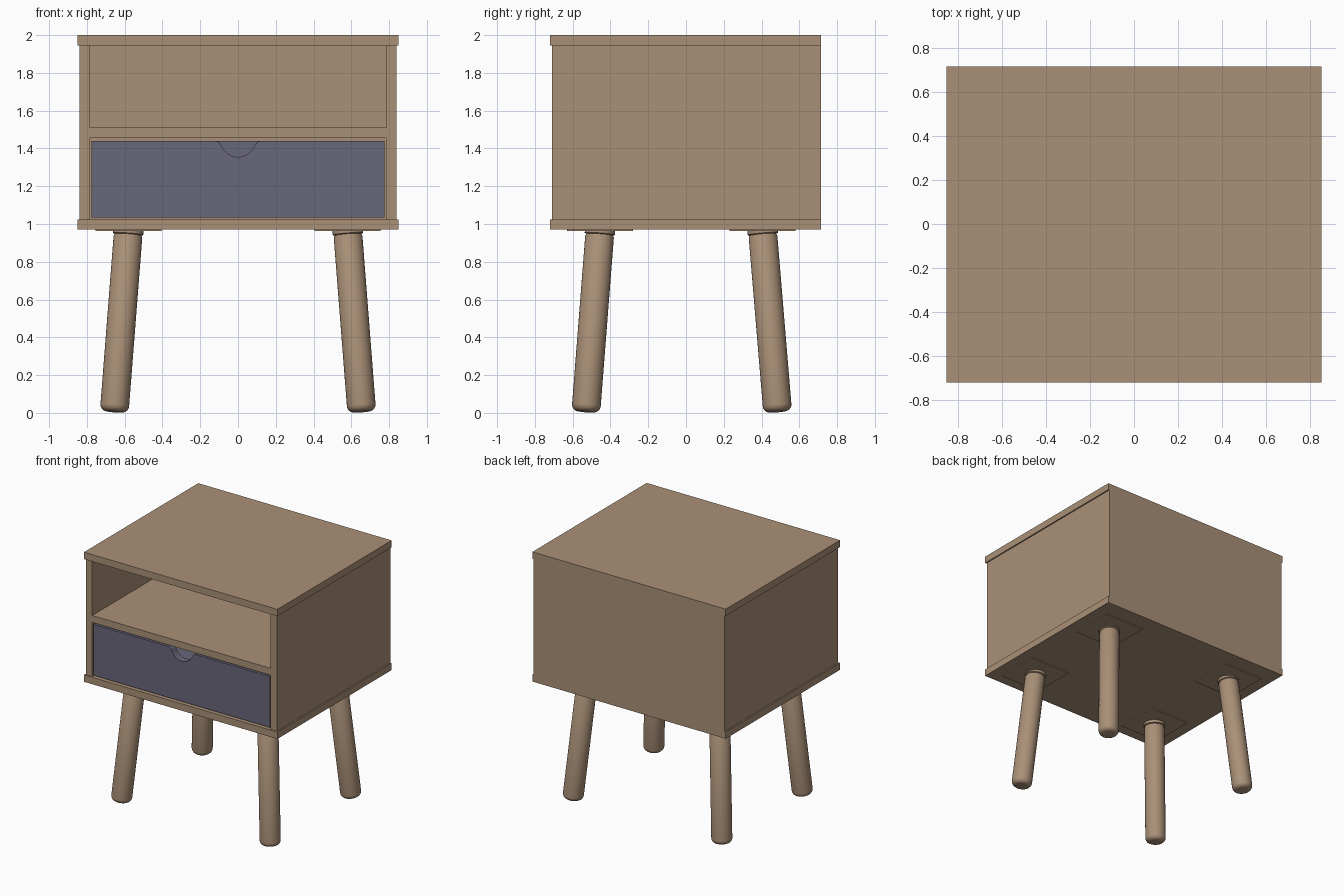
import bpy, bmesh
from math import sin, cos, pi, atan2, sqrt
from mathutils import Vector

if "Cube" in bpy.data.objects:
    bpy.data.objects.remove(bpy.data.objects["Cube"], do_unlink=True)


def material(name, rgb):
    m = bpy.data.materials.new(name)
    m.use_nodes = True
    m.diffuse_color = (*rgb, 1)
    m.node_tree.nodes["Principled BSDF"].inputs["Base Color"].default_value = (*rgb, 1)
    return m


wood = material("warm wood", (0.40, 0.28, 0.185))
blue = material("slate blue", (0.14, 0.135, 0.19))


def add(name, bm, mat):
    bmesh.ops.recalc_face_normals(bm, faces=bm.faces)
    me = bpy.data.meshes.new(name)
    bm.to_mesh(me)
    bm.free()
    me.materials.append(mat)
    ob = bpy.data.objects.new(name, me)
    bpy.context.collection.objects.link(ob)
    return ob


def box(name, x, y, z, mat=wood):
    bm = bmesh.new()
    bmesh.ops.create_cube(bm, size=1)
    for v in bm.verts:
        v.co = [lo + (c + 0.5) * (hi - lo) for c, (lo, hi) in zip(v.co, (x, y, z))]
    return add(name, bm, mat)


# Cabinet carcass
W, F, B, T = 0.84, -0.71, 0.715, 0.055
IN = W - T
LOW, HIGH = 1.025, 1.945
box("top_panel", (-0.85, 0.85), (-0.72, B), (HIGH, 2))
box("bottom_panel", (-0.85, 0.85), (-0.72, B), (LOW - T, LOW))
box("right_panel", (-W, -IN), (F, B), (LOW, HIGH))
box("left_panel", (IN, W), (F, B), (LOW, HIGH))
box("back_panel", (-IN, IN), (B - T, B), (LOW, HIGH))
box("shelf", (-IN, IN), (F, B - T), (1.455, 1.51))

# Drawer front with a rounded finger notch
DX, D0, D1, DF = 0.775, 1.035, 1.44, -0.705
R, r, cz = 0.095, 0.04, 1.45
dz = cz - (D1 - r)
cx = sqrt((R + r) ** 2 - dz ** 2)
a = atan2(dz, cx)
half = []
for i in range(9):
    t = pi / 2 + (pi / 2 - a) * i / 8
    half.append((cx + r * cos(t), D1 - r + r * sin(t)))
for i in range(1, 13):
    t = -a - (pi / 2 - a) * i / 12
    half.append((R * cos(t), cz + R * sin(t)))
outline = [(-DX, D0), (DX, D0), (DX, D1)] + half
outline += [(-x, z) for x, z in reversed(half[:-1])] + [(-DX, D1)]
bm = bmesh.new()
face = bm.faces.new([bm.verts.new((x, DF, z)) for x, z in outline])
ext = bmesh.ops.extrude_face_region(bm, geom=[face])
bmesh.ops.translate(bm, vec=(0, T, 0),
                    verts=[v for v in ext["geom"] if isinstance(v, bmesh.types.BMVert)])
add("drawer_front", bm, blue)

# Drawer tray behind the front
DB, DT = 0.64, 0.04
box("drawer_base", (-DX, DX), (DF + T, DB), (D0, D0 + DT), blue)
box("drawer_back", (-DX, DX), (DB - DT, DB), (D0 + DT, D1), blue)
for side, s in (("right", -1), ("left", 1)):
    box(f"drawer_{side}_side", sorted((s * DX, s * (DX - DT))), (DF + T, DB - DT),
        (D0 + DT, D1), blue)


# Splayed round legs, each lathed from a profile along its own axis
def lathe(name, start, end, profile, segments=32):
    bm = bmesh.new()
    axis = end - start
    rot = axis.to_track_quat("Z", "Y")
    rings = []
    for rad, h in profile:
        rings.append([bm.verts.new(start + rot @ Vector(
            (rad * cos(2 * pi * k / segments), rad * sin(2 * pi * k / segments), h)))
            for k in range(segments)])
    for lower, upper in zip(rings, rings[1:]):
        for k in range(segments):
            n = (k + 1) % segments
            bm.faces.new((lower[k], lower[n], upper[n], upper[k]))
    bm.faces.new(rings[0])
    bm.faces.new(rings[-1])
    ob = add(name, bm, wood)
    bpy.ops.object.select_all(action="DESELECT")
    ob.select_set(True)
    bpy.context.view_layer.objects.active = ob
    bpy.ops.object.shade_smooth_by_angle(angle=0.6)


LEG, EDGE = 0.076, 0.035
for fb, ytop, ybot in (("front", -0.455, -0.53), ("back", 0.405, 0.485)):
    for side, s in (("right", -1), ("left", 1)):
        foot, head = Vector((s * 0.655, ybot, 0.006)), Vector((s * 0.58, ytop, 0.968))
        L = (head - foot).length
        prof = [(LEG - EDGE + EDGE * sin(t), EDGE - EDGE * cos(t))
                for t in (i * pi / 12 for i in range(7))]
        prof += [(LEG, L - 0.035), (LEG - 0.006, L - 0.025),
                 (LEG + 0.004, L - 0.021), (LEG + 0.004, L)]
        lathe(f"{fb}_{side}_leg", foot, head, prof)
        # Mounting plate under the cabinet
        box(f"{fb}_{side}_leg_plate", sorted((s * 0.405, s * 0.755)),
            (ytop - 0.175, ytop + 0.175), (0.962, LOW - T))
